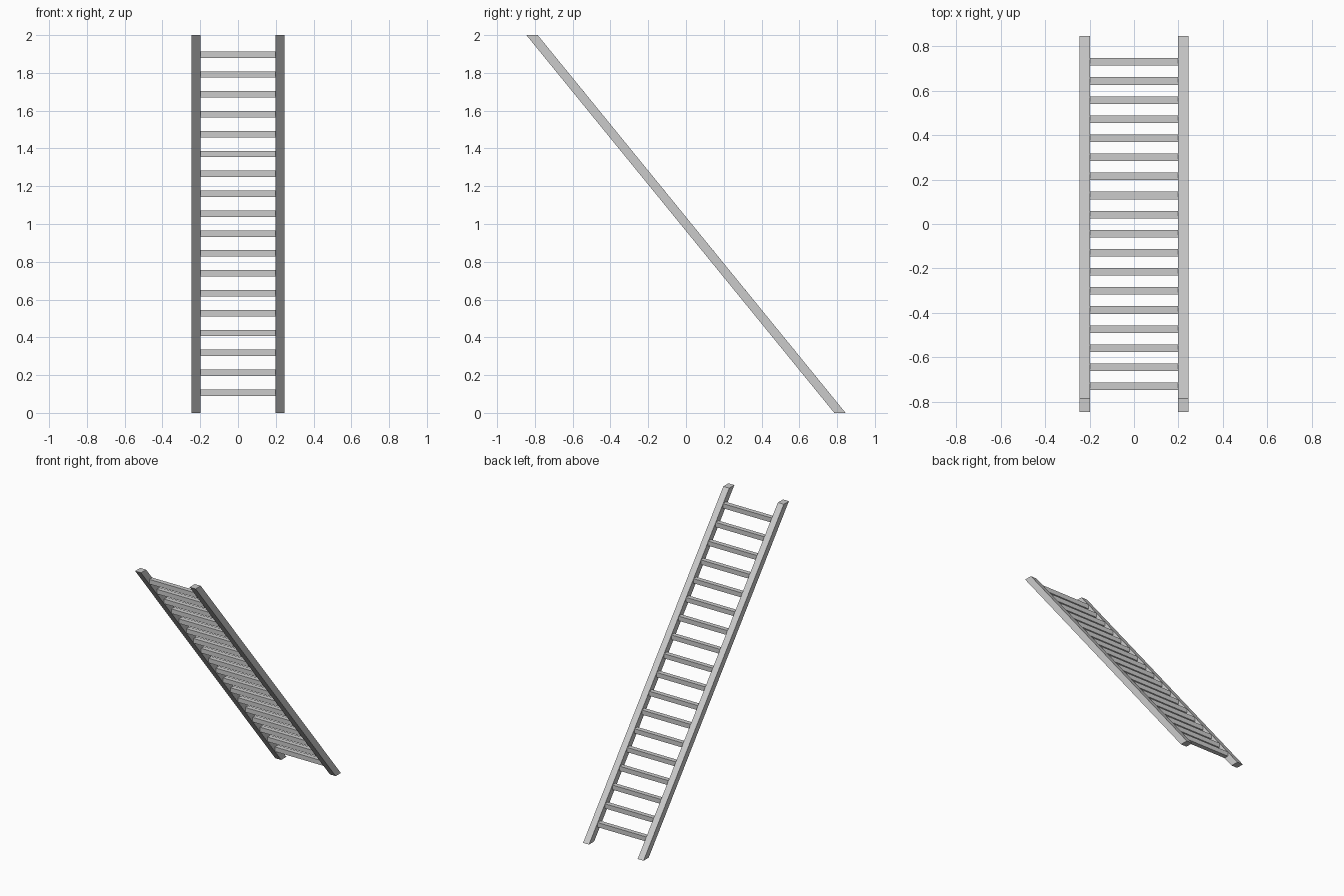
import bpy
import bmesh

cube = bpy.data.objects.get("Cube")
if cube:
    bpy.data.objects.remove(cube, do_unlink=True)

# Single plain grey
GREY = (0.6, 0.6, 0.6, 1.0)
grey = bpy.data.materials.new("light_grey")
grey.use_nodes = True
grey.diffuse_color = GREY
grey.node_tree.nodes["Principled BSDF"].inputs["Base Color"].default_value = GREY

HEIGHT = 2.0
REACH = 0.815            # rail centre at the foot (+y) and at the head (-y)
RAIL_HALF_DEPTH = 0.03
RAIL_IN, RAIL_OUT = 0.198, 0.246
RUNGS = 18
RUNG_SIZE = 0.034


def prism(name, profile, x0, x1):
    """Extrude a closed (y, z) profile along x."""
    bm = bmesh.new()
    face = bm.faces.new([bm.verts.new((x0, y, z)) for y, z in profile])
    moved = bmesh.ops.extrude_face_region(bm, geom=[face])["geom"]
    verts = [g for g in moved if isinstance(g, bmesh.types.BMVert)]
    bmesh.ops.translate(bm, vec=(x1 - x0, 0, 0), verts=verts)
    bmesh.ops.recalc_face_normals(bm, faces=bm.faces[:])
    mesh = bpy.data.meshes.new(name)
    bm.to_mesh(mesh)
    bm.free()
    mesh.materials.append(grey)
    obj = bpy.data.objects.new(name, mesh)
    bpy.context.collection.objects.link(obj)
    return obj


# Side rails: slanted, cut level at head and foot
d = RAIL_HALF_DEPTH
rail = [(REACH - d, 0), (REACH + d, 0), (d - REACH, HEIGHT), (-REACH - d, HEIGHT)]
prism("left_rail", rail, RAIL_IN, RAIL_OUT)
prism("right_rail", rail, -RAIL_OUT, -RAIL_IN)

# Rungs: level square bars spaced evenly along the rails
h = RUNG_SIZE / 2
for i in range(RUNGS):
    z = HEIGHT * (i + 1) / (RUNGS + 1) + 0.002
    y = REACH * (1 - 2 * z / HEIGHT) + 0.001
    square = [(y - h, z - h), (y + h, z - h), (y + h, z + h), (y - h, z + h)]
    prism(f"rung_{i + 1}", square, -RAIL_IN, RAIL_IN)
